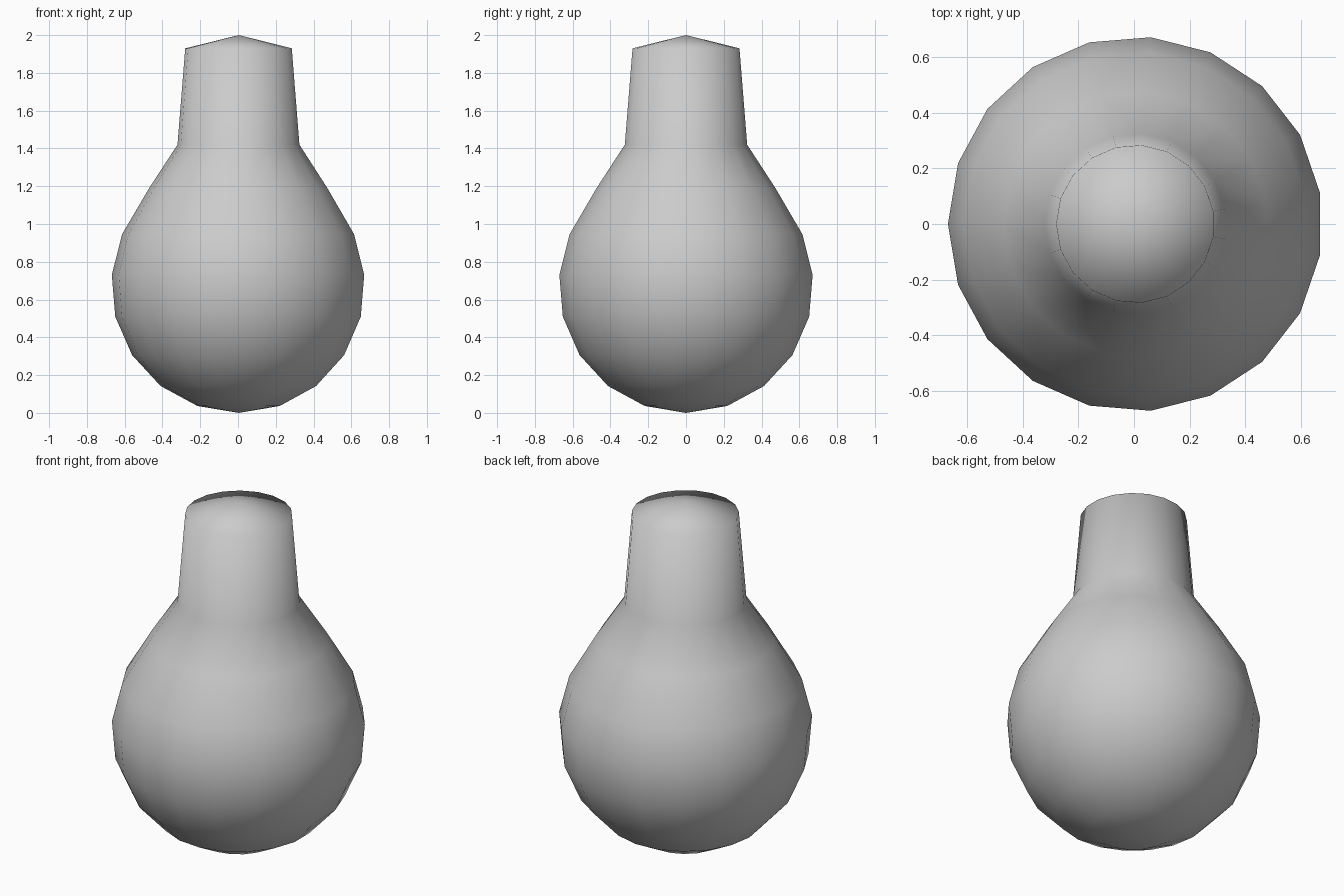
import bpy, bmesh
from math import sin, cos, pi

cube = bpy.data.objects.get("Cube")
if cube:
    bpy.data.objects.remove(cube, do_unlink=True)

SIDES = 19
STEP = 2 * pi / SIDES
RADIUS = 0.675
CENTRE_X = RADIUS * (1 - cos(pi / SIDES)) / 2  # odd side count shifts the axis

# Plain grey material
grey = bpy.data.materials.new("plain grey")
grey.use_nodes = True
colour = (0.6, 0.6, 0.6, 1)
grey.diffuse_color = colour
grey.node_tree.nodes["Principled BSDF"].inputs["Base Color"].default_value = colour

# Profile: round bowl, sloping shoulder, tapered neck
profile = [(RADIUS * sin(k * STEP), RADIUS - RADIUS * cos(k * STEP)) for k in range(1, 7)]
profile += [(0.475, 1.19), (0.325, 1.42), (0.284, 1.93)]

# Lathe the profile, with a vertex facing -x, and close both ends at a point
bm = bmesh.new()
rings = [[bm.verts.new((CENTRE_X + r * cos(pi + i * STEP), r * sin(pi + i * STEP), z))
          for i in range(SIDES)] for r, z in profile]
bottom = bm.verts.new((CENTRE_X, 0, 0))
top = bm.verts.new((CENTRE_X, 0, 2))
for i in range(SIDES):
    j = (i + 1) % SIDES
    for low, high in zip(rings, rings[1:]):
        bm.faces.new((low[i], low[j], high[j], high[i]))
    bm.faces.new((bottom, rings[0][j], rings[0][i]))
    bm.faces.new((top, rings[-1][i], rings[-1][j]))
for face in bm.faces:
    face.smooth = True

mesh = bpy.data.meshes.new("bulb_body")
bm.to_mesh(mesh)
bm.free()
mesh.materials.append(grey)
body = bpy.data.objects.new("bulb_body", mesh)
bpy.context.collection.objects.link(body)
